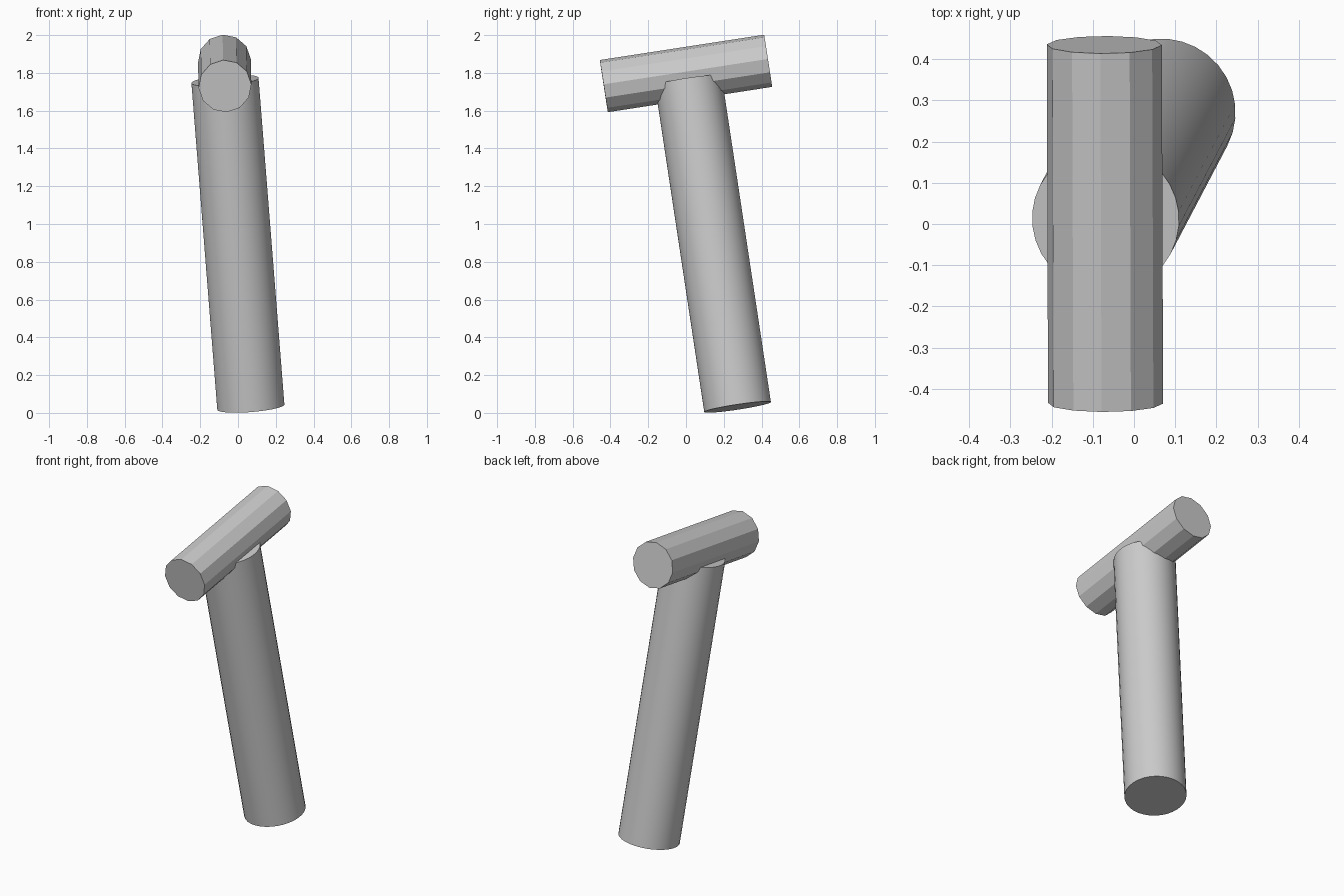
import bpy
import math
from mathutils import Matrix, Vector

cube = bpy.data.objects.get("Cube")
if cube:
    bpy.data.objects.remove(cube, do_unlink=True)

# Single plain grey for the whole model
grey = bpy.data.materials.new("plain grey")
grey.use_nodes = True
grey.diffuse_color = (0.6, 0.6, 0.6, 1)
grey.node_tree.nodes["Principled BSDF"].inputs["Base Color"].default_value = (0.6, 0.6, 0.6, 1)


def rod(name, start, end, radius, sides, roll=0.0):
    """Capped cylinder running between two points, rolled about its axis."""
    start, end = Vector(start), Vector(end)
    axis = end - start
    bpy.ops.mesh.primitive_cylinder_add(vertices=sides, radius=radius, depth=axis.length)
    obj = bpy.context.object
    obj.name = name
    turn = axis.to_track_quat('Z', 'Y').to_matrix().to_4x4()
    obj.matrix_world = (Matrix.Translation((start + end) / 2) @ turn
                        @ Matrix.Rotation(math.radians(roll), 4, 'Z'))
    obj.data.materials.append(grey)
    return obj


# Leaning round handle
handle = rod("handle", (0.068, 0.273, 0.031), (-0.069, 0.012, 1.76), 0.179, 32)
bpy.ops.object.shade_smooth_by_angle(angle=math.radians(20))

# Faceted head lying across the top of the handle
head = rod("head", (-0.069, -0.435, 1.73), (-0.072, 0.435, 1.864), 0.14, 12, -4)
